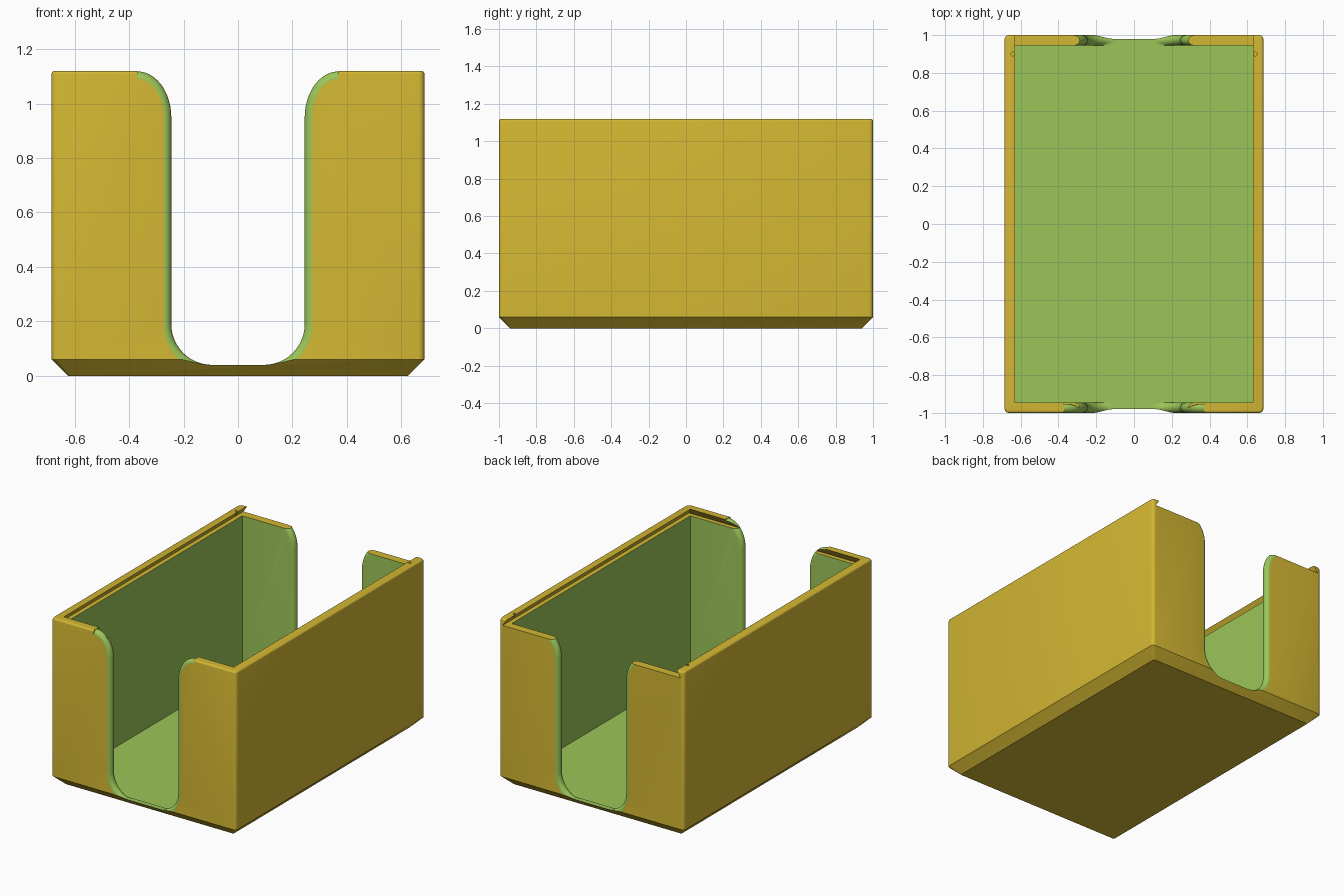
import bpy, bmesh
from math import sin, cos, pi, radians

if "Cube" in bpy.data.objects:
    bpy.data.objects.remove(bpy.data.objects["Cube"])


def material(name, rgb):
    m = bpy.data.materials.new(name)
    m.use_nodes = True
    m.diffuse_color = (*rgb, 1)
    m.node_tree.nodes["Principled BSDF"].inputs["Base Color"].default_value = (*rgb, 1)
    return m


MATERIALS = [material("mustard yellow", (0.65, 0.47, 0.032)),
             material("leaf green", (0.33, 0.56, 0.10))]
YELLOW, GREEN = 0, 1

WIDTH, DEPTH, HEIGHT = 0.685, 1.0, 1.12   # half width, half depth, full height
WALL, FLOOR, LEDGE = 0.055, 0.036, 1.075


def ring(z, hx, hy, r=0.0, cx=0.0, cy=0.0, steps=5):
    """Rounded rectangle at height z."""
    points = []
    for i, (sx, sy) in enumerate([(1, 1), (-1, 1), (-1, -1), (1, -1)]):
        for k in range(steps if r else 1):
            a = pi / 2 * (i + k / (steps - 1))
            points.append((cx + sx * (hx - r) + r * cos(a),
                           cy + sy * (hy - r) + r * sin(a), z))
    return points


def loft(name, rings, color):
    """Closed solid through rings of equal point count."""
    bm = bmesh.new()
    loops = [[bm.verts.new(p) for p in points] for points in rings]
    n = len(loops[0])
    for a, b in zip(loops, loops[1:]):
        for i in range(n):
            j = (i + 1) % n
            bm.faces.new((a[i], a[j], b[j], b[i]))
    bm.faces.new(loops[0])
    bm.faces.new(loops[-1])
    bmesh.ops.remove_doubles(bm, verts=bm.verts, dist=1e-5)
    bmesh.ops.recalc_face_normals(bm, faces=bm.faces)
    for f in bm.faces:
        f.material_index = color
    mesh = bpy.data.meshes.new(name)
    bm.to_mesh(mesh)
    bm.free()
    for m in MATERIALS:
        mesh.materials.append(m)
    obj = bpy.data.objects.new(name, mesh)
    bpy.context.collection.objects.link(obj)
    return obj


def notch_profile(d, y, steps=12):
    """U-shaped opening with flared top, grown by d."""
    half = []
    for k in range(steps + 1):
        a = pi / 2 * (k / steps - 1)
        half.append((0.095 + (0.15 + d) * cos(a), max(0.04, 0.19 + (0.15 + d) * sin(a))))
    for k in range(steps + 1):
        a = pi - pi / 2 * k / steps
        half.append((0.37 + (0.125 - d) * cos(a), 0.95 + (0.168 - d) * sin(a)))
    half.append((0.37, 1.3))
    return [(x, y, z) for x, z in half] + [(-x, y, z) for x, z in reversed(half)]


# Outer shell: chamfered base, rounded corners and a softened rim
edge = 0.012
sections = [ring(0, WIDTH - 0.06, DEPTH - 0.06, 0.01),
            ring(0.06, WIDTH, DEPTH, 0.022)]
for k in range(5):
    a = pi / 2 * k / 4
    inset = edge * (1 - cos(a))
    sections.append(ring(HEIGHT - edge + edge * sin(a), WIDTH - inset, DEPTH - inset, 0.022))
box = loft("card_box", sections, YELLOW)

# Inner cavity
ix, iy = WIDTH - WALL, DEPTH - WALL
cutters = [loft("cavity_cutter", [ring(FLOOR, ix, iy), ring(LEDGE + 0.02, ix, iy)], GREEN)]

# Undercut lid track, open at the back
def track(z, inset):
    front, back = -(iy + inset), 1.1
    return ring(z, ix + inset, (back - front) / 2, cy=(back + front) / 2)

cutters.append(loft("lid_track_cutter",
                    [track(LEDGE, 0.03), track(HEIGHT, 0.0), track(HEIGHT + 0.05, 0.0)], YELLOW))

# Small lid catches near the open end of the track
for s in (-1, 1):
    cutters.append(loft("catch_cutter", [ring(z, 0.01, 0.01, 0.01, s * 0.641, 0.9)
                                         for z in (LEDGE + 0.005, HEIGHT + 0.03)], YELLOW))

# Front and back finger notches with fully rounded edges
r = WALL / 2
for s in (-1, 1):
    mid = DEPTH - r
    rings = [notch_profile(r, s * (iy - 0.03))]
    for k in range(13):
        a = pi * (k / 12 - 0.5)
        rings.append(notch_profile(r * (1 - cos(a)), s * (mid + r * sin(a))))
    rings.append(notch_profile(r, s * (DEPTH + 0.03)))
    cutters.append(loft("finger_notch_cutter", rings, GREEN))

# Carve the box and discard the cutters
bpy.context.view_layer.objects.active = box
box.select_set(True)
for cutter in cutters:
    mod = box.modifiers.new("carve", 'BOOLEAN')
    mod.operation = 'DIFFERENCE'
    mod.solver = 'EXACT'
    mod.object = cutter
    bpy.ops.object.modifier_apply(modifier=mod.name)
    bpy.data.objects.remove(cutter)

bpy.ops.object.shade_smooth_by_angle(angle=radians(30))
